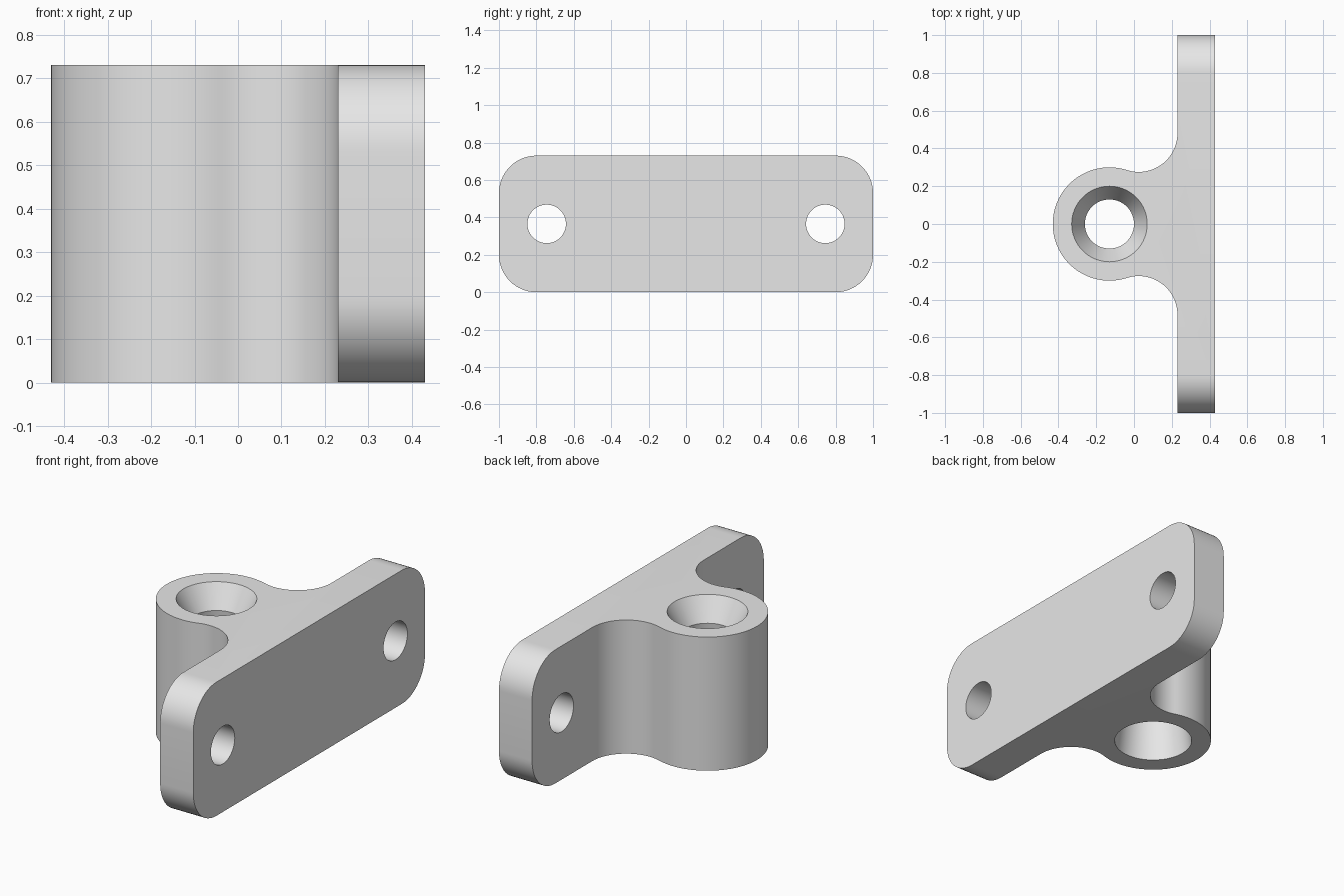
import bpy, bmesh, math
from mathutils import Vector

if "Cube" in bpy.data.objects:
    bpy.data.objects.remove(bpy.data.objects["Cube"])

H = 0.73                       # bracket height
X0, X1 = 0.23, 0.43            # plate faces
BX, BR = -0.13, 0.30           # boss centre and radius
FR = 0.205                     # fillet radius between boss and plate

grey = bpy.data.materials.new("light_grey")
grey.diffuse_color = (0.8, 0.8, 0.8, 1)
grey.use_nodes = True
grey.node_tree.nodes["Principled BSDF"].inputs["Base Color"].default_value = grey.diffuse_color


def arc(cx, cy, r, a0, a1, n):
    return [(cx + r * math.cos(a0 + (a1 - a0) * i / n),
             cy + r * math.sin(a0 + (a1 - a0) * i / n)) for i in range(n + 1)]


def prism(name, points, direction):
    """Extrude a closed outline of 3D points along a direction."""
    bm = bmesh.new()
    face = bm.faces.new([bm.verts.new(p) for p in points])
    new = bmesh.ops.extrude_face_region(bm, geom=[face])["geom"]
    bmesh.ops.translate(bm, vec=Vector(direction),
                        verts=[v for v in new if isinstance(v, bmesh.types.BMVert)])
    return finish(name, bm)


def finish(name, bm):
    bmesh.ops.recalc_face_normals(bm, faces=bm.faces[:])
    me = bpy.data.meshes.new(name)
    bm.to_mesh(me)
    bm.free()
    me.materials.append(grey)
    ob = bpy.data.objects.new(name, me)
    bpy.context.collection.objects.link(ob)
    return ob


def cut(ob, tool, op):
    mod = ob.modifiers.new(tool.name, "BOOLEAN")
    mod.operation, mod.solver, mod.object = op, "EXACT", tool
    bpy.context.view_layer.objects.active = ob
    bpy.ops.object.modifier_apply(modifier=mod.name)
    bpy.data.objects.remove(tool)


# Bracket plan: plate, concave fillets and round boss
fx = X0 - FR
fy = math.sqrt((BR + FR) ** 2 - (fx - BX) ** 2)
t = math.atan2(fy, fx - BX)    # direction of the fillet tangent point on the boss
half = [(X1, 1.1), (X0, 1.1)]
half += arc(fx, fy, FR, 0, t - math.pi, 24)
half += arc(BX, 0, BR, t, math.pi, 36)[1:]
plan = half + [(x, -y) for x, y in reversed(half[:-1])]
bracket = prism("bracket", [(x, y, -0.1) for x, y in plan], (0, 0, H + 0.2))

# Rounded plate outline trims the ends and the height
R = 0.2
outline = []
for k, (cy, cz) in enumerate([(1 - R, H - R), (R - 1, H - R), (R - 1, R), (1 - R, R)]):
    outline += arc(cy, cz, R, k * math.pi / 2, (k + 1) * math.pi / 2, 16)
cut(bracket, prism("outline_cutter", [(-0.6, y, z) for y, z in outline], (1.2, 0, 0)),
    "INTERSECT")

# Bolt holes through the plate
for y in (-0.745, 0.745):
    ring = arc(y, H / 2, 0.103, 0, 2 * math.pi, 48)[:-1]
    cut(bracket, prism("bolt_hole_cutter", [(0.1, a, b) for a, b in ring], (0.5, 0, 0)),
        "DIFFERENCE")

# Flared bore: short cone from the top, long cone from the bottom
THROAT, RT, RO = H - 0.125, 0.13, 0.20
k_top, k_low = (RO - RT) / (H - THROAT), (RO - RT) / THROAT
profile = [(RO + 0.05 * k_low, -0.05), (RT, THROAT), (RO + 0.05 * k_top, H + 0.05)]
bm = bmesh.new()
rings = [[bm.verts.new((x, y, z)) for x, y in arc(BX, 0, r, 0, 2 * math.pi, 64)[:-1]]
         for r, z in profile]
for a, b in zip(rings, rings[1:]):
    for i in range(64):
        j = (i + 1) % 64
        bm.faces.new((a[i], a[j], b[j], b[i]))
bm.faces.new(rings[0])
bm.faces.new(rings[-1])
cut(bracket, finish("bore_cutter", bm), "DIFFERENCE")

# Smooth curved walls, crisp edges
bpy.ops.object.select_all(action="DESELECT")
bracket.select_set(True)
bpy.context.view_layer.objects.active = bracket
bpy.ops.object.shade_smooth_by_angle(angle=math.radians(30))
